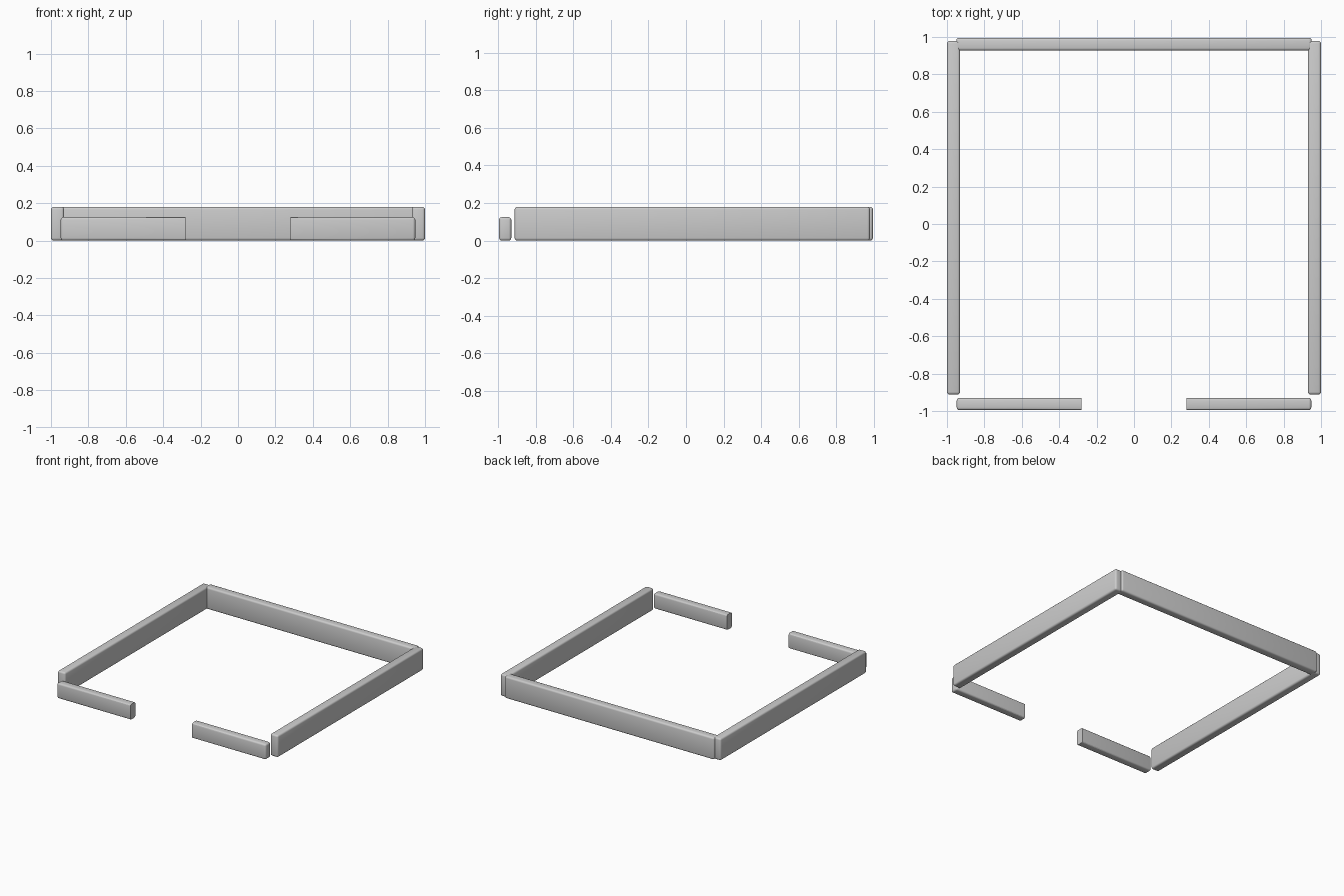
import bpy
import bmesh
from mathutils import Vector

cube = bpy.data.objects.get("Cube")
if cube:
    bpy.data.objects.remove(cube, do_unlink=True)

GREY = (0.6, 0.6, 0.6, 1.0)
BEVEL = 0.014

mat = bpy.data.materials.new("light grey")
mat.use_nodes = True
mat.diffuse_color = GREY
mat.node_tree.nodes["Principled BSDF"].inputs["Base Color"].default_value = GREY


def wall(name, low, high, flat_x=None):
    """Box with rounded edges; edges on the plane x = flat_x stay square."""
    low, high = Vector(low), Vector(high)
    bm = bmesh.new()
    bmesh.ops.create_cube(bm, size=1)
    for v in bm.verts:
        v.co = (low + high) / 2 + v.co * (high - low)
    edges = [e for e in bm.edges if flat_x is None
             or any(abs(v.co.x - flat_x) > 0.001 for v in e.verts)]
    bmesh.ops.bevel(bm, geom=edges, offset=BEVEL, segments=3,
                    profile=0.5, affect='EDGES')
    bmesh.ops.recalc_face_normals(bm, faces=bm.faces)
    mesh = bpy.data.meshes.new(name)
    bm.to_mesh(mesh)
    bm.free()
    mesh.materials.append(mat)
    obj = bpy.data.objects.new(name, mesh)
    bpy.context.collection.objects.link(obj)
    bpy.ops.object.select_all(action='DESELECT')
    obj.select_set(True)
    bpy.context.view_layer.objects.active = obj
    bpy.ops.object.shade_smooth_by_angle()


# Back wall
wall("back_wall", (-0.95, 0.927, 0), (0.95, 0.995, 0.18))

# Long side walls and the low front walls, which leave a gateway between them
for side, s in (("left", 1), ("right", -1)):
    x0, x1 = sorted((0.93 * s, 1.0 * s))
    wall(side + "_wall", (x0, -0.912, 0), (x1, 0.979, 0.18))
    x0, x1 = sorted((0.28 * s, 0.948 * s))
    wall(side + "_front_wall", (x0, -0.995, 0), (x1, -0.93, 0.125),
         flat_x=0.28 * s)
